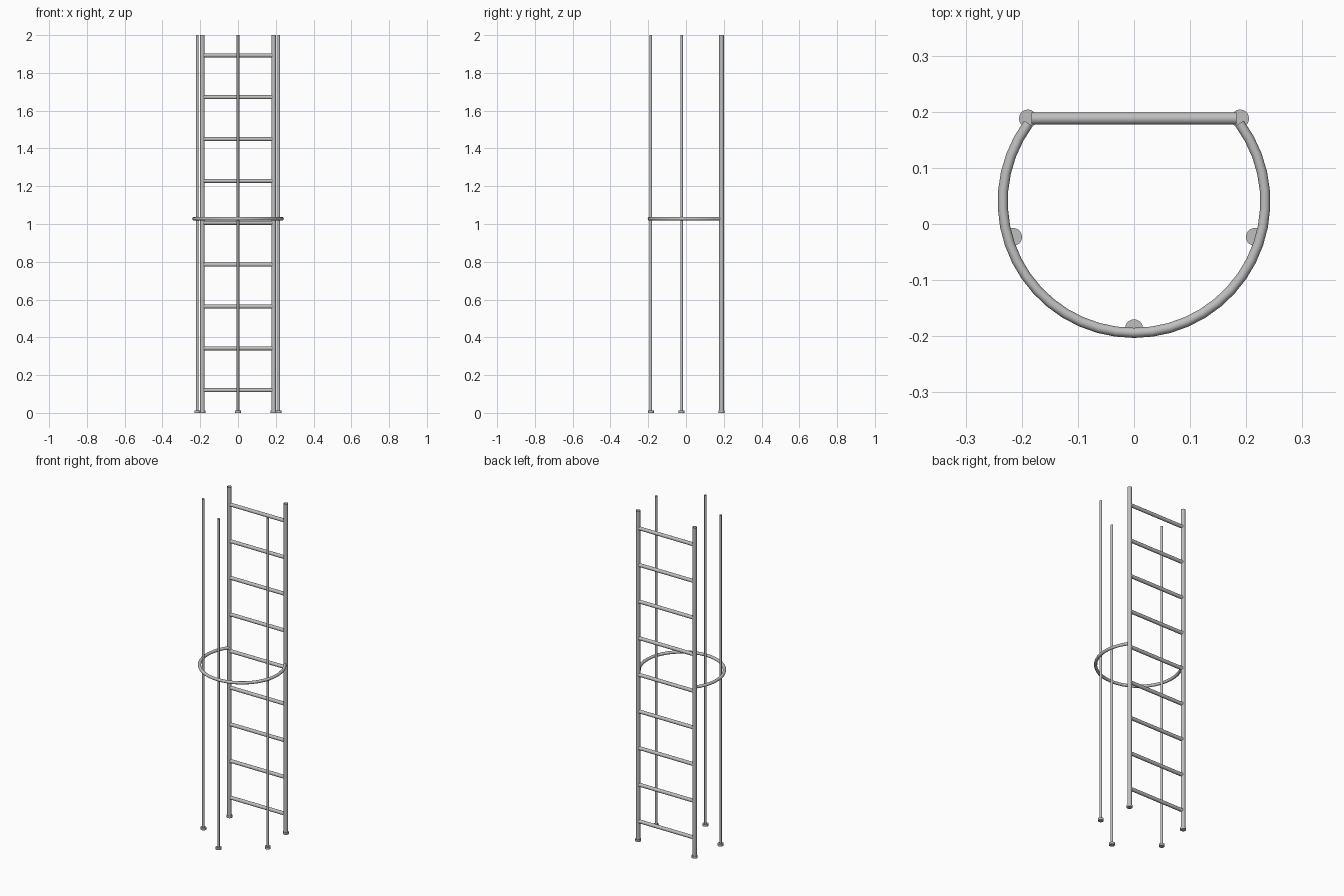
import bpy, math
from mathutils import Vector

cube = bpy.data.objects.get("Cube")
if cube:
    bpy.data.objects.remove(cube, do_unlink=True)

steel = bpy.data.materials.new("grey_steel")
steel.use_nodes = True
GREY = (0.52, 0.52, 0.52, 1)
steel.diffuse_color = GREY
steel.node_tree.nodes["Principled BSDF"].inputs["Base Color"].default_value = GREY


def finish(obj, name):
    obj.name = name
    obj.data.materials.append(steel)
    bpy.ops.object.select_all(action="DESELECT")
    obj.select_set(True)
    bpy.context.view_layer.objects.active = obj
    bpy.ops.object.shade_smooth_by_angle(angle=math.radians(40))


def rod(name, start, end, radius, caps="NGON"):
    start, end = Vector(start), Vector(end)
    axis = end - start
    bpy.ops.mesh.primitive_cylinder_add(
        vertices=20, radius=radius, depth=axis.length, end_fill_type=caps,
        location=(start + end) / 2, rotation=axis.to_track_quat("Z", "Y").to_euler())
    finish(bpy.context.object, name)


def post(name, x, y, radius):
    # Open tube standing on a round foot plate
    rod(name, (x, y, 0.013), (x, y, 2), radius, "NOTHING")
    rod(name + "_foot", (x, y, 0), (x, y, 0.013), 0.016)


# Ladder rails and safety cage bars
RAIL_X, RAIL_Y = 0.189, 0.188
for side, s in (("left", 1), ("right", -1)):
    post(side + "_rail", s * RAIL_X, RAIL_Y, 0.0125)
    post(side + "_cage_bar", s * 0.2155, -0.023, 0.007)
post("front_cage_bar", 0, -0.186, 0.007)

# Evenly spaced rungs
for i in range(9):
    z = 0.12 + i * 0.2216
    rod(f"rung_{i + 1}", (-0.183, RAIL_Y, z), (0.183, RAIL_Y, z), 0.0107)

# Cage hoop: an arc swept round the front from rail to rail
HOOP_Y, HOOP_R, STEPS = 0.04, 0.234, 32
curve = bpy.data.curves.new("cage_hoop", "CURVE")
curve.dimensions = "3D"
curve.bevel_depth = 0.009
curve.bevel_resolution = 3
path = curve.splines.new("POLY")
path.points.add(STEPS)
first = math.radians(36.5)
for i, point in enumerate(path.points):
    a = first - (math.pi + 2 * first) * i / STEPS
    point.co = (HOOP_R * math.cos(a), HOOP_Y + HOOP_R * math.sin(a), 1.028, 1)
hoop = bpy.data.objects.new("cage_hoop", curve)
bpy.context.collection.objects.link(hoop)
bpy.ops.object.select_all(action="DESELECT")
hoop.select_set(True)
bpy.context.view_layer.objects.active = hoop
bpy.ops.object.convert(target="MESH")
finish(bpy.context.object, "cage_hoop")
